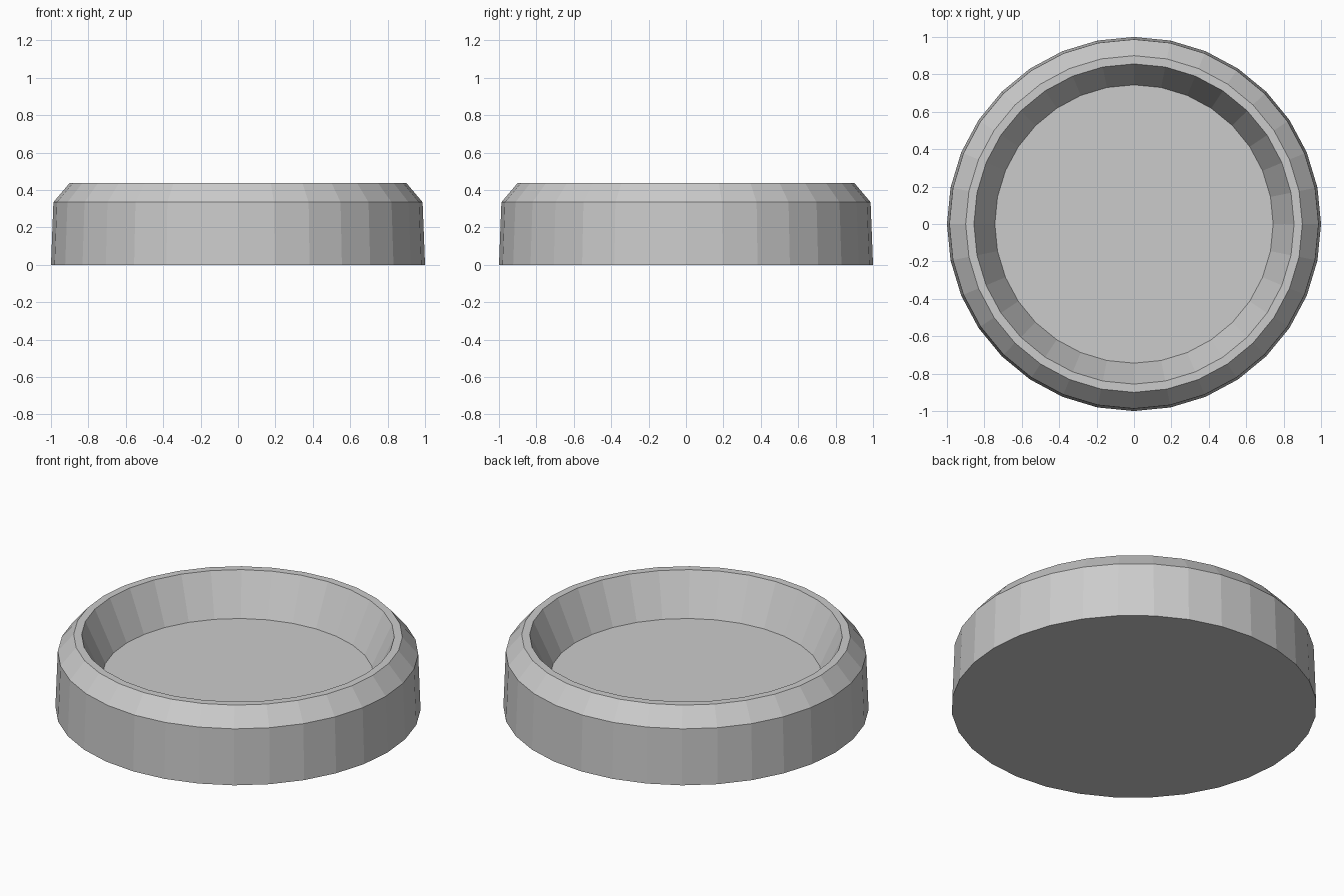
import bpy, bmesh
from math import cos, sin, tau

if "Cube" in bpy.data.objects:
    bpy.data.objects.remove(bpy.data.objects["Cube"])

SIDES = 32
# (radius, height) from the base edge, over the rim, down to the dish floor
PROFILE = [(1.0, 0.0), (0.987, 0.335), (0.90, 0.438), (0.856, 0.438), (0.744, 0.195)]

bm = bmesh.new()
rings = [[bm.verts.new((r * cos(tau * i / SIDES), r * sin(tau * i / SIDES), z))
          for i in range(SIDES)] for r, z in PROFILE]

# walls and rim
for a, b in zip(rings, rings[1:]):
    for i in range(SIDES):
        j = (i + 1) % SIDES
        bm.faces.new((a[i], a[j], b[j], b[i]))

# underside and dish floor
bm.faces.new(rings[0][::-1])
bm.faces.new(rings[-1])

mesh = bpy.data.meshes.new("round_dish")
bm.to_mesh(mesh)
bm.free()
dish = bpy.data.objects.new("round_dish", mesh)
bpy.context.collection.objects.link(dish)
